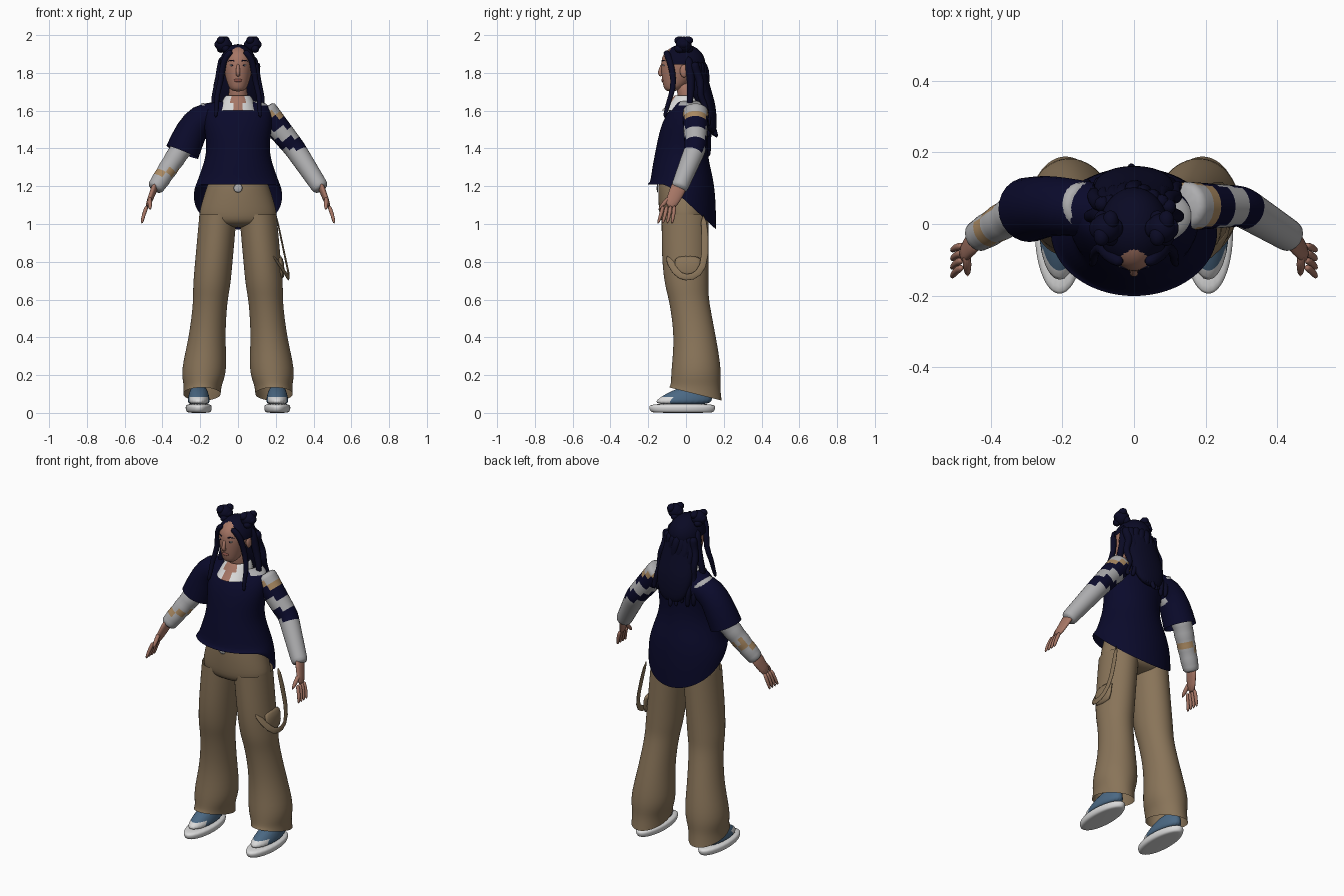
import bpy, bmesh, math, random
from mathutils import Vector

random.seed(4)
cube = bpy.data.objects.get("Cube")
if cube:
    bpy.data.objects.remove(cube)


def material(name, red, green, blue):
    mat = bpy.data.materials.new(name)
    mat.use_nodes = True
    color = (red, green, blue, 1)
    mat.diffuse_color = color
    shader = next(node for node in mat.node_tree.nodes if node.type == "BSDF_PRINCIPLED")
    shader.inputs["Base Color"].default_value = color
    return mat


SKIN = material("skin", .38, .18, .13)
LIPS = material("lips", .27, .09, .07)
HAIR = material("dark_hair", .003, .003, .018)
NAVY = material("navy_knit", .003, .003, .024)
GREY = material("sleeve_grey", .42, .42, .43)
WHITE = material("white", .7, .7, .7)
KHAKI = material("khaki", .25, .175, .1)
TAN = material("tan", .4, .25, .12)
BLUE = material("shoe_blue", .07, .14, .23)


def finish(name, bm, mats, rule=None, levels=0):
    """Turn a bmesh into a smooth object, colouring faces by a rule."""
    bmesh.ops.recalc_face_normals(bm, faces=bm.faces)
    for face in bm.faces:
        face.smooth = True
        if rule:
            face.material_index = int(rule(face.calc_center_median()))
    mesh = bpy.data.meshes.new(name)
    bm.to_mesh(mesh)
    bm.free()
    for mat in mats:
        mesh.materials.append(mat)
    obj = bpy.data.objects.new(name, mesh)
    bpy.context.collection.objects.link(obj)
    if levels:
        modifier = obj.modifiers.new("smooth", "SUBSURF")
        modifier.levels = modifier.render_levels = levels
    return obj


def bridge(name, rings, mats, rule=None, cap=True, levels=1):
    """Join closed rings of points into one surface."""
    bm = bmesh.new()
    rows = [[bm.verts.new(point) for point in ring] for ring in rings]
    for low, high in zip(rows, rows[1:]):
        for j in range(len(low)):
            bm.faces.new((low[j - 1], low[j], high[j], high[j - 1]))
    if cap:
        bm.faces.new(rows[0])
        bm.faces.new(rows[-1])
    return finish(name, bm, mats, rule, levels)


def outline(z, half, front, back, x=0, sides=24):
    """Level oval given its half width and its front and back y."""
    ring = []
    for j in range(sides):
        angle = math.tau * j / sides
        ring.append(Vector((x + half * math.cos(angle),
                            (front + back + (back - front) * math.sin(angle)) / 2, z)))
    return ring


def stack(name, profile, mats, rule=None, cap=True, x=0):
    return bridge(name, [outline(*row, x) for row in profile], mats, rule, cap, 2)


def tube(name, path, start, end, mats, flat=1, across="Y", wrinkle=0, rule=None, cap=True):
    """Sweep an oval, from start to end radius, along a path."""
    path = [Vector(point) for point in path]
    last = len(path) - 1
    axis = Vector((across == "X", across == "Y", 0))
    rings = []
    for i, point in enumerate(path):
        ahead = (path[min(i + 1, last)] - path[max(i - 1, 0)]).normalized()
        side = (axis - ahead * axis.dot(ahead)).normalized()
        other = ahead.cross(side) * flat
        radius = (start + (end - start) * i / last) * (1 + wrinkle * (-1) ** i)
        rings.append([point + radius * (side * math.cos(math.tau * j / 12) + other * math.sin(math.tau * j / 12))
                      for j in range(12)])
    return bridge(name, rings, mats, rule, cap)


def ball(name, centre, size, mat, keep=None):
    """Stretched sphere, optionally keeping only some of its faces."""
    bm = bmesh.new()
    bmesh.ops.create_uvsphere(bm, u_segments=32, v_segments=20, radius=1)
    bmesh.ops.scale(bm, vec=size, verts=bm.verts)
    bmesh.ops.translate(bm, vec=centre, verts=bm.verts)
    if keep:
        lost = [face for face in bm.faces if not keep(face.calc_center_median())]
        bmesh.ops.delete(bm, geom=lost, context="FACES")
    return finish(name, bm, [mat])


def steps(start, end, count):
    return [Vector(start).lerp(Vector(end), i / count) for i in range(count + 1)]


# Sweater with a sloping back hem and a cut-out left shoulder
sweater = [outline(*row) for row in [(1.65, .1, -.05, .1), (1.64, .17, -.06, .12), (1.55, .19, -.13, .12),
                                     (1.4, .16, -.16, .11), (1.3, .19, -.18, .13), (1.22, .22, -.19, .15)]]
waist = sweater[-1]
for drop in (.5, 1):
    sweater.append([Vector((v.x * 1.07, v.y * 1.07, v.z - drop * max(.01, v.y + .1))) for v in waist])
bridge("sweater", sweater, [NAVY, GREY], lambda c: c.x > .1 and c.z > 1.6, cap=False, levels=2)


def left_bands(c):
    """Tan strap and two navy stripes down the upper sleeve."""
    if c.z < 1.4 or c.z > 1.59:
        return 0
    if c.z > 1.56:
        return 1
    return 2 * (c.z > 1.505 or c.z < 1.455)


def right_bands(c):
    return abs(c.z - 1.28) < .04 and round(c.z / .026) % 2


def mirrored(side, *points):
    return [(side * x, y, z) for x, y, z in points]


for side, word, bands, wrinkle in ((-1, "right", right_bands, .06), (1, "left", left_bands, 0)):
    # Long sleeve
    shoulder, elbow, wrist = mirrored(side, (.13, .05, 1.61), (.3, .05, 1.4), (.445, -.04, 1.18))
    arm = steps(shoulder, elbow, 8) + steps(elbow, wrist, 8)[1:]
    tube(word + "_long_sleeve", arm, .073, .046, [GREY, TAN, NAVY], wrinkle=wrinkle, rule=bands)

    # Hand
    palm = mirrored(side, (.435, -.03, 1.21), (.45, -.05, 1.17), (.485, -.09, 1.08))
    tube(word + "_palm", palm, .02, .014, [SKIN], flat=2.4, across="X")
    for i in range(4):
        y = -.06 - .02 * i
        finger = mirrored(side, (.48, y, 1.1), (.5, y * 1.1, 1.05), (.51, y * 1.25, 1))
        tube(f"{word}_finger_{i + 1}", finger, .012, .008, [SKIN])
    thumb = mirrored(side, (.468, -.08, 1.15), (.465, -.15, 1.07))
    tube(word + "_thumb", thumb, .017, .009, [SKIN], across="X")

    # Wide trouser leg, splayed outward, with a hem that drops at the heel
    leg = [outline(*row, side * (.2 - .09 * row[0])) for row in [
        (1.05, .1, -.13, .12), (.8, .1, -.13, .12), (.66, .1, -.11, .12), (.6, .09, -.09, .12),
        (.4, .095, -.06, .16), (.22, .125, -.08, .19), (.15, .1, -.08, .18), (.1, .1, -.09, .19)]]
    for v in leg[-1]:
        v.z -= (v.y - .05) / 4
    bridge(word + "_trouser_leg", leg, [KHAKI], cap=False, levels=2)

    # Shoe with a white sole, toe cap and laces
    x = side * .208
    stack(word + "_shoe_sole", [(0, .05, -.16, .13), (.004, .066, -.19, .15), (.03, .072, -.2, .16),
                                (.05, .065, -.19, .15)], [WHITE], x=x)
    stack(word + "_shoe_upper", [(.04, .062, -.18, .14), (.08, .058, -.15, .14), (.15, .04, -.01, .13)],
          [BLUE, WHITE], lambda c: c.y < -.1, x=x)
    for i in range(4):
        y, z = -.08 + .02 * i, .09 + .01 * i
        tube(f"{word}_shoe_lace_{i + 1}", [(x - .03, y, z - .01), (x, y, z), (x + .03, y, z - .01)],
             .005, .005, [WHITE])

    # Eye, brow and ear
    ball(word + "_eye", (side * .03, -.117, 1.84), (.014, .007, .006), GREY)
    ball(word + "_iris", (side * .03, -.121, 1.84), (.005, .005, .005), HAIR)
    brow = mirrored(side, (.014, -.126, 1.86), (.035, -.122, 1.87), (.055, -.106, 1.86))
    tube(word + "_brow", brow, .004, .002, [HAIR])
    ball(word + "_ear", (side * .08, -.01, 1.81), (.012, .022, .034), SKIN)

    # Loose locks beside the face
    lock = mirrored(side, (.03, -.11, 1.92), (.08, -.085, 1.87), (.09, -.06, 1.75), (.115, -.08, 1.68),
                    (.11, -.1, 1.62), (.12, -.115, 1.56))
    tube(word + "_front_lock", lock, .02, .01, [HAIR])
    lock = mirrored(side, (.08, .01, 1.9), (.1, .03, 1.75), (.13, .02, 1.66), (.12, .02, 1.61), (.14, .03, 1.56))
    tube(word + "_side_lock", lock, .026, .01, [HAIR])

    # Hair bun wrapped in curls
    bun = Vector((side * .078, -.012, 1.95))
    ball(word + "_bun", bun, (.042, .042, .042), HAIR)
    for i in range(6):
        angle = math.tau * i / 6
        offset = Vector((math.cos(angle), math.sin(2 * angle), math.sin(angle))) * .025
        ball(f"{word}_bun_curl_{i + 1}", bun + offset, (.022, .028, .022), HAIR)

# Short sleeve over the right arm
tube("right_short_sleeve", [(-.12, .04, 1.57), (-.2, .05, 1.56), (-.25, .05, 1.49), (-.295, .04, 1.38)],
     .08, .095, [NAVY], cap=False)

# Trouser hips, strap, pocket and buckle
stack("trouser_hips", [(1.25, .15, -.14, .1), (1.2, .165, -.15, .12), (1.05, .215, -.145, .13),
                       (1, .2, -.13, .12), (.98, .1, -.06, .06)], [KHAKI])
tube("hanging_strap", [(.2, .09, 1.06), (.25, .11, .82), (.27, .07, .73), (.27, 0, .71), (.25, -.06, .74),
                       (.18, -.1, .84)], .005, .005, [KHAKI], flat=4, across="X")
tube("thigh_pocket", [(.21, .01, .83), (.23, .01, .8), (.23, .01, .7)], .018, .018, [KHAKI], flat=4, across="X")
tube("belt_buckle", [(0, -.147, 1.19), (0, -.156, 1.19)], .026, .026, [GREY], across="X")

# Head and neck
stack("neck", [(1.58, .055, -.03, .08), (1.66, .05, -.04, .06), (1.76, .05, -.06, .04)], [SKIN])
stack("head", [(1.7, .035, -.11, -.05), (1.74, .058, -.125, .02), (1.83, .08, -.135, .07),
               (1.9, .078, -.13, .07), (1.95, .03, -.06, .03)], [SKIN])
tube("nose", [(0, -.12, 1.855), (0, -.135, 1.82), (0, -.141, 1.797), (0, -.125, 1.785)], .008, .014, [SKIN],
     across="X")
ball("lips", (0, -.122, 1.76), (.022, .009, .009), LIPS)

# Shirt collar, open in front
stack("shirt_collar", [(1.6, .1, -.13, .08), (1.64, .09, -.09, .08), (1.69, .063, -.06, .075),
                       (1.67, .055, -.05, .07)], [WHITE, SKIN],
      lambda c: c.y < 0 and abs(c.x) < (c.z - 1.59) / 2, cap=False)

# Hair cap with a peaked hairline, and long wavy back hair
ball("hair_cap", (0, -.012, 1.845), (.097, .115, .107), HAIR,
     lambda c: c.y > .02 or c.z > 1.915 - max(0, abs(c.x) - .02))
stack("back_hair", [(1.9, .08, -.02, .09), (1.75, .1, 0, .12), (1.65, .12, .04, .155), (1.55, .1, .09, .165),
                    (1.48, .06, .12, .16)], [HAIR])
for k in range(9):
    x = .028 * (k - 4)
    crown = Vector((x * .8, .085 - abs(x) / 3, 1.86))
    tip = Vector((x * 1.2, .155 - abs(x) / 3, random.uniform(1.45, 1.53)))
    wave = [point + Vector((math.sin(1.7 * i + k), math.cos(1.9 * i + k), 0)) * .01
            for i, point in enumerate(steps(crown, tip, 8))]
    tube(f"back_lock_{k + 1}", wave, .025, .012, [HAIR])
